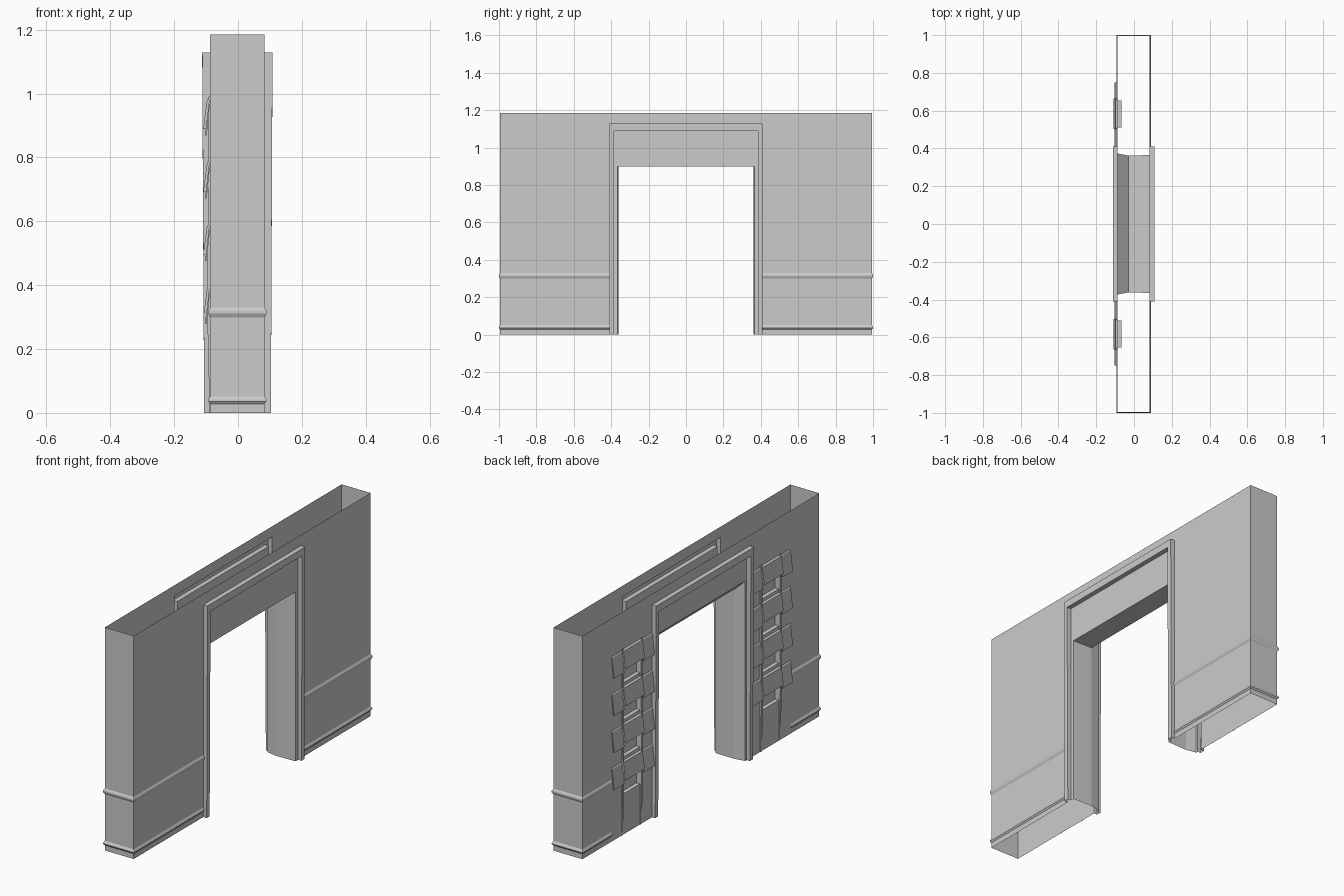
import bpy
import bmesh
from mathutils import Vector

cube = bpy.data.objects.get("Cube")
if cube:
    bpy.data.objects.remove(cube, do_unlink=True)

grey = bpy.data.materials.new("wall_grey")
grey.use_nodes = True
colour = (0.6, 0.6, 0.6, 1)
grey.diffuse_color = colour
grey.node_tree.nodes["Principled BSDF"].inputs["Base Color"].default_value = colour

LEFT, RIGHT = 0.083, -0.087      # wall faces
END, TOP = 0.994, 1.185          # wall half length and height
NICHE_Y = (0.51, 0.655)
ROWS = [0.215 + 0.197 * i for i in range(4)]


def finish(name, bm):
    mesh = bpy.data.meshes.new(name)
    bm.to_mesh(mesh)
    bm.free()
    mesh.materials.append(grey)
    obj = bpy.data.objects.new(name, mesh)
    bpy.context.collection.objects.link(obj)
    return obj


def bridge(bm, a, b):
    for i in range(len(a) - 1):
        bm.faces.new((a[i], a[i + 1], b[i + 1], b[i]))


# Wall shell: nested doorway outlines (half width, height, x low, x high)
def side(face, low, high):
    return [(END, TOP, face, face), (0.41, 1.128, face, face),
            (0.41, 1.128, low, high), (0.385, 1.09, low, high),
            (0.385, 1.09, face, face)]


outlines = side(LEFT, 0.103, 0.108)
outlines += [(0.365, 0.9, LEFT, LEFT), (0.362, 0.9, -0.03, -0.03),
             (0.373, 0.955, RIGHT, RIGHT)]
outlines += reversed(side(RIGHT, -0.106, -0.112))

bm = bmesh.new()
loops = []
for w, h, low, high in outlines:
    points = [(low, -w, 0), (high, -w, h), (high, w, h), (low, w, 0)]
    loops.append([bm.verts.new(p) for p in points])
for a, b in zip(loops, loops[1:]):
    bridge(bm, a, b)
# End walls; the top and bottom stay open
bridge(bm, loops[-1][:2], loops[0][:2])
bridge(bm, loops[-1][2:], loops[0][2:])
bmesh.ops.recalc_face_normals(bm, faces=bm.faces)
bm.normal_update()
outer = max(bm.faces, key=lambda f: f.calc_center_median().y)
if outer.normal.y < 0:
    bmesh.ops.reverse_faces(bm, faces=bm.faces)


# Niches cut into the right wall face
def right_faces():
    return [f for f in bm.faces
            if all(abs(v.co.x - RIGHT) < 0.001 and abs(v.co.y) > 0.4 for v in f.verts)
            and f.calc_center_median().z < 1.14]


def cut(point, normal):
    faces = right_faces()
    geom = set(faces)
    for f in faces:
        geom.update(f.edges)
        geom.update(f.verts)
    bmesh.ops.bisect_plane(bm, geom=list(geom), plane_co=point, plane_no=normal)


for y in NICHE_Y:
    for s in (1, -1):
        cut((0, s * y, 0), (0, 1, 0))
for z in ROWS:
    cut((0, 0, z), (0, 0, 1))
    cut((0, 0, z + 0.165), (0, 0, 1))
niches = []
for f in right_faces():
    c = f.calc_center_median()
    if NICHE_Y[0] < abs(c.y) < NICHE_Y[1] and any(z < c.z < z + 0.165 for z in ROWS):
        niches.append(f)
for f in niches:
    new = bmesh.ops.extrude_face_region(bm, geom=[f])["geom"]
    bmesh.ops.translate(bm, vec=(0.022, 0, 0),
                        verts=[g for g in new if isinstance(g, bmesh.types.BMVert)])
bmesh.ops.delete(bm, geom=[f for f in niches if f.is_valid], context='FACES')
finish("doorway_wall", bm)


# Mouldings wrapped round each end of the wall
def moulding(name, profile, s):
    path = [((LEFT, 0.41), (1, 0)), ((LEFT, END), (1, 1)),
            ((RIGHT, END), (-1, 1)), ((RIGHT, 0.75), (-1, 0))]
    bm = bmesh.new()
    rows = []
    for (x, y), (dx, dy) in path:
        rows.append([bm.verts.new((x + dx * o, s * (y + dy * o), z)) for o, z in profile])
    for a, b in zip(rows, rows[1:]):
        bridge(bm, a, b)
    bm.normal_update()
    if sum(f.normal.y * s for f in bm.faces) < 0:
        bmesh.ops.reverse_faces(bm, faces=bm.faces)
    finish(name, bm)


# Solid strip: an x-z outline carried along y
def strip(name, outline, y0, y1):
    bm = bmesh.new()
    face = bm.faces.new([bm.verts.new((x, y0, z)) for x, z in outline])
    new = bmesh.ops.extrude_face_region(bm, geom=[face], use_keep_orig=True)["geom"]
    bmesh.ops.translate(bm, vec=Vector((0, y1 - y0, 0)),
                        verts=[g for g in new if isinstance(g, bmesh.types.BMVert)])
    bmesh.ops.recalc_face_normals(bm, faces=bm.faces)
    finish(name, bm)


RAIL = [(0, 0.33), (0.006, 0.32), (0.006, 0.311), (0, 0.299)]
BASE = [(0, 0.052), (0.006, 0.042), (0.006, 0.036), (0, 0.028)]
POST = [(RIGHT, 0), (RIGHT, 0.99), (-0.092, 0.99), (-0.096, 0.3), (-0.089, 0)]

for s, label in ((1, "back"), (-1, "front")):
    moulding(label + "_chair_rail", RAIL, s)
    moulding(label + "_baseboard", BASE, s)
    # Narrow posts beside the niches
    strip(label + "_outer_post", POST, s * 0.655, s * 0.667)
    strip(label + "_inner_post", POST, s * 0.498, s * 0.51)
    # Sloping hoods over the niches, with thin wings on both sides
    for i, z in enumerate(ROWS):
        t, b = z + 0.18, z + 0.083
        hood = [(-0.086, t), (-0.097, t - 0.006), (-0.109, b), (-0.098, b)]
        wing = [(RIGHT, t - 0.005), (-0.091, t - 0.01), (-0.103, b - 0.02), (-0.098, b - 0.02)]
        strip(f"{label}_hood_{i}", hood, s * 0.502, s * 0.664)
        strip(f"{label}_outer_wing_{i}", wing, s * 0.664, s * 0.75)
        strip(f"{label}_inner_wing_{i}", wing, s * 0.41, s * 0.502)
